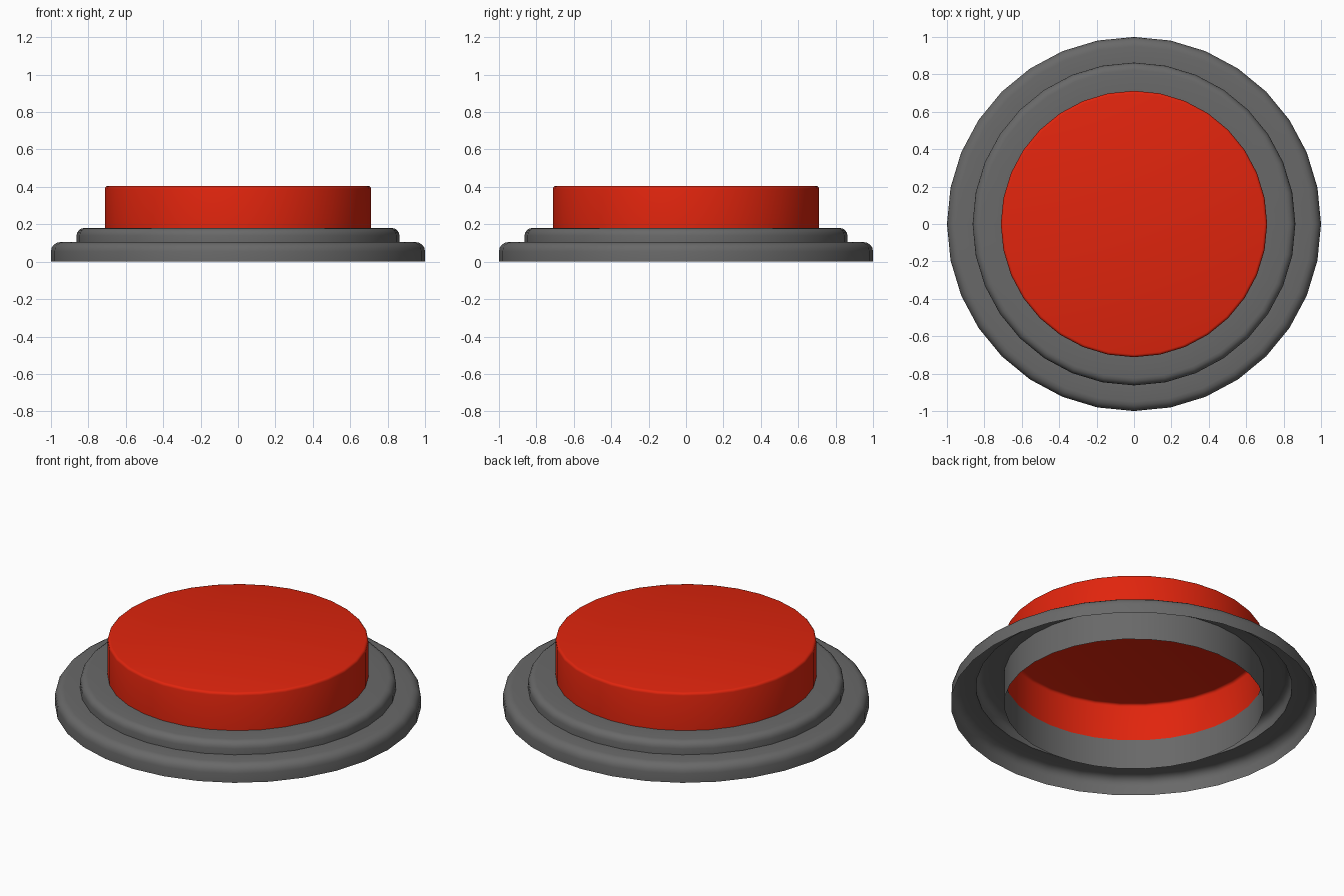
import bpy, bmesh, math

if "Cube" in bpy.data.objects:
    bpy.data.objects.remove(bpy.data.objects["Cube"])

SEG = 32


def material(name, rgb):
    m = bpy.data.materials.new(name)
    m.diffuse_color = (*rgb, 1)
    m.use_nodes = True
    m.node_tree.nodes["Principled BSDF"].inputs["Base Color"].default_value = m.diffuse_color
    return m


def rounded(r, z, b, n=4):
    """Quarter-round edge ending at outer radius r and top height z."""
    return [(r - b + b * math.cos(a), z - b + b * math.sin(a))
            for a in (math.pi / 2 * i / n for i in range(n + 1))]


def lathe(name, profile, mat, cap=False):
    bm = bmesh.new()
    rings = []
    for r, z in profile:
        rings.append([bm.verts.new((r * math.cos(2 * math.pi * i / SEG),
                                    r * math.sin(2 * math.pi * i / SEG), z))
                      for i in range(SEG)])
    for a, b in zip(rings, rings[1:]):
        for i in range(SEG):
            j = (i + 1) % SEG
            bm.faces.new((a[i], a[j], b[j], b[i]))
    if cap:
        bm.faces.new(rings[-1])
    me = bpy.data.meshes.new(name)
    bm.to_mesh(me)
    bm.free()
    me.materials.append(mat)
    ob = bpy.data.objects.new(name, me)
    bpy.context.collection.objects.link(ob)
    bpy.ops.object.select_all(action='DESELECT')
    ob.select_set(True)
    bpy.context.view_layer.objects.active = ob
    bpy.ops.object.shade_smooth_by_angle(angle=math.radians(35))
    return ob


grey = material("housing grey", (0.14, 0.14, 0.14))
red = material("button red", (0.75, 0.018, 0.004))

# Stepped housing: open-bottomed shell with an inner tube
lathe("housing",
      [(1.0, 0.0)] + rounded(1.0, 0.105, 0.05)
      + [(0.863, 0.105)] + rounded(0.863, 0.18, 0.04)
      + [(0.71, 0.18), (0.71, 0.0)], grey)

# Hollow push cap
lathe("push_cap", [(0.712, 0.18)] + rounded(0.712, 0.405, 0.015, 3), red, cap=True)
